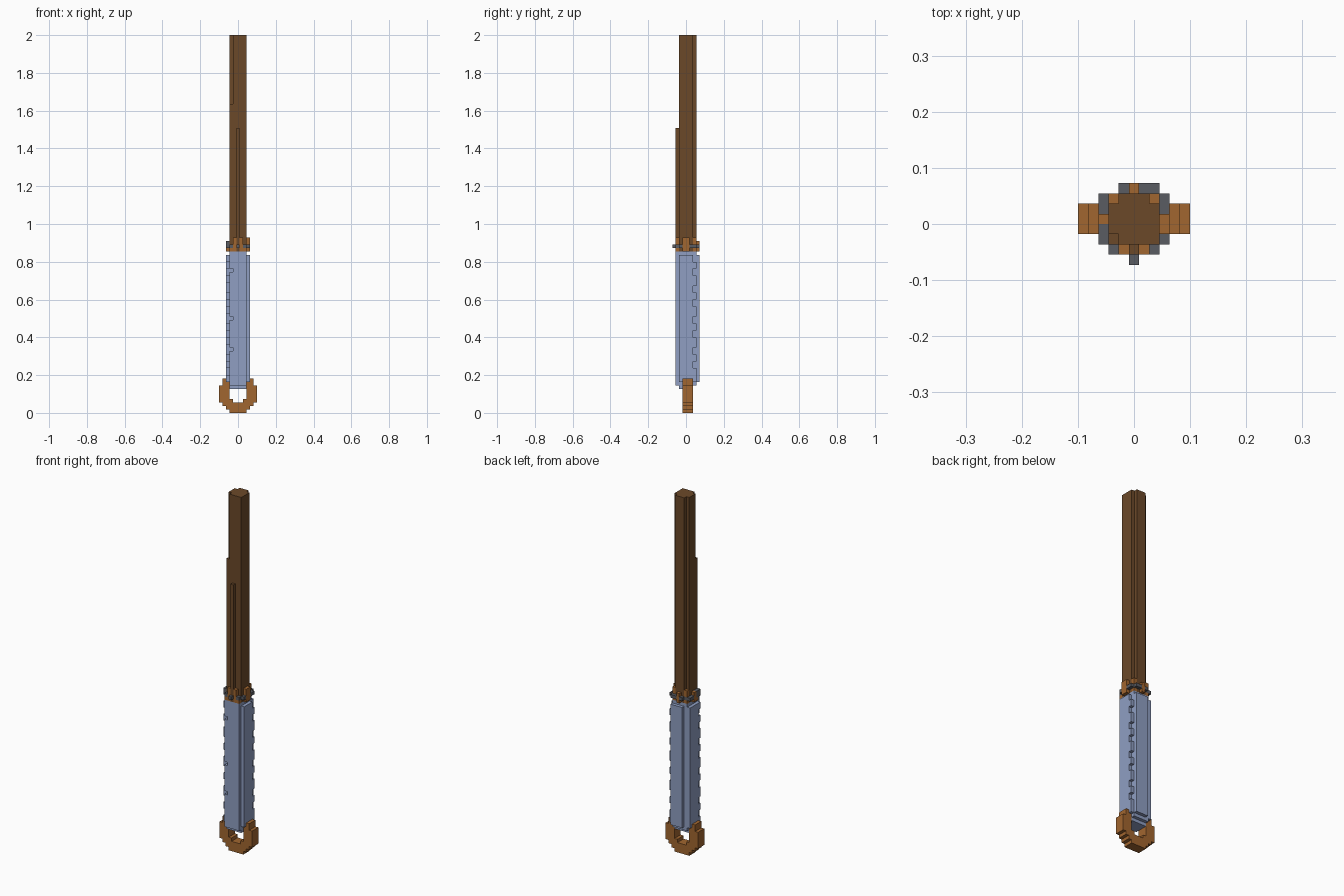
import bpy
import bmesh
import math
from mathutils import Vector

V = 2 / 110          # size of one cube cell
if "Cube" in bpy.data.objects:
    bpy.data.objects.remove(bpy.data.objects["Cube"])


def material(name, rgb):
    col = [(c / 255) ** 2.2 for c in rgb] + [1.0]
    m = bpy.data.materials.new(name)
    m.use_nodes = True
    m.diffuse_color = col
    bsdf = m.node_tree.nodes["Principled BSDF"]
    bsdf.inputs["Base Color"].default_value = col
    bsdf.inputs["Roughness"].default_value = 0.8
    return m


def box(x, y, z):
    """All cells in inclusive ranges; x is centred on 0, y and z count from 0."""
    return {(i, j, k) for i in range(x[0], x[1] + 1)
            for j in range(y[0], y[1] + 1) for k in range(z[0], z[1] + 1)}


def build(name, cells, mat, solid):
    """Mesh the outer skin of a cell set, leaving out faces hidden by other parts."""
    bm = bmesh.new()
    verts = {}

    def vert(p):
        if p not in verts:
            verts[p] = bm.verts.new(((p[0] - 0.5) * V, (p[1] - 4) * V, p[2] * V))
        return verts[p]

    for cell in sorted(cells):
        for axis in range(3):
            for side in (0, 1):
                near = list(cell)
                near[axis] += 2 * side - 1
                if tuple(near) in solid:
                    continue
                u, w = (axis + 1) % 3, (axis + 2) % 3
                corners = []
                for du, dw in ((0, 0), (1, 0), (1, 1), (0, 1)):
                    p = list(cell)
                    p[axis] += side
                    p[u] += du
                    p[w] += dw
                    corners.append(vert(tuple(p)))
                bm.faces.new(corners if side else corners[::-1])
    bmesh.ops.dissolve_limit(bm, angle_limit=math.radians(1),
                             verts=bm.verts, edges=bm.edges)
    me = bpy.data.meshes.new(name)
    bm.to_mesh(me)
    bm.free()
    me.materials.append(mat)
    bpy.context.collection.objects.link(bpy.data.objects.new(name, me))


# Blade: square bar with grooved back corners and a front rib
blade = box((-2, 2), (2, 6), (47, 109))
blade -= box((-2, -2), (6, 6), (47, 109)) | box((2, 2), (6, 6), (47, 109))
blade -= box((-2, -2), (2, 2), (90, 109))
blade |= box((0, 0), (1, 1), (47, 82))

# Grip: stepped section, raised back panel, tapered ends
grip = box((-2, 2), (1, 1), (8, 46)) | box((-3, 3), (2, 6), (9, 45))
grip |= box((-1, 2), (7, 7), (9, 45))
grip |= box((-2, 2), (2, 5), (7, 46)) | box((-2, 2), (6, 6), (8, 46))

# Notches down two opposite edges of the grip
for n in range(8):
    z = 44 - round(n * 4.45)
    grip -= box((3, 3), (6, 6), (z, z + 1))
    grip -= box((-3, -3), (2, 2), (z - 2, z - 1))
for z in (41, 27, 18):
    grip -= box((-2, -2), (1, 1), (z, z))

# Guard: collar with small raised studs
guard = box((-2, 2), (1, 6), (47, 49)) | box((-3, 3), (3, 4), (47, 49))
guard |= box((3, 3), (3, 4), (50, 50)) | box((0, 0), (7, 7), (47, 49))
guard |= box((-1, 1), (1, 1), (50, 50)) | box((-2, 2), (6, 6), (50, 50))
guard -= box((-2, -2), (1, 1), (49, 50)) | box((2, 2), (1, 1), (49, 50))

# Thin metal plate around the collar
plate = box((-3, 3), (2, 6), (48, 48)) | box((-1, 2), (7, 7), (48, 48))
plate |= box((-2, 2), (1, 1), (48, 48)) | box((0, 0), (0, 0), (48, 48))
plate |= box((-3, -3), (2, 3), (49, 49))
studs = box((-1, 1), (1, 1), (48, 48)) | box((-3, -3), (4, 4), (48, 48))
studs |= box((3, 3), (3, 4), (48, 48)) | box((0, 0), (7, 7), (48, 48))
plate -= studs
guard |= studs

# Pommel ring: lower half given as bars, side arms mirrored
ring = box((-2, 2), (3, 5), (0, 0)) | box((-3, 3), (3, 5), (1, 1))
ring |= box((-4, 4), (3, 5), (2, 2))
arm = box((2, 5), (3, 5), (3, 3)) | box((3, 5), (3, 5), (4, 7))
arm |= box((3, 4), (3, 5), (8, 9))
ring |= arm | {(-i, j, k) for i, j, k in arm}

# Earlier parts in the list own any shared cell
parts = (
    ("blade", blade, material("dark_wood_brown", (107, 74, 45))),
    ("guard_plate", plate, material("metal_grey", (90, 92, 98))),
    ("guard", guard, material("copper_orange", (160, 102, 51))),
    ("grip", grip, material("grip_blue", (142, 157, 193))),
    ("pommel_ring", ring, bpy.data.materials["copper_orange"]),
)
taken = set()
owned = []
for name, cells, mat in parts:
    owned.append((name, cells - taken, mat))
    taken |= cells
for name, cells, mat in owned:
    build(name, cells, mat, taken)
